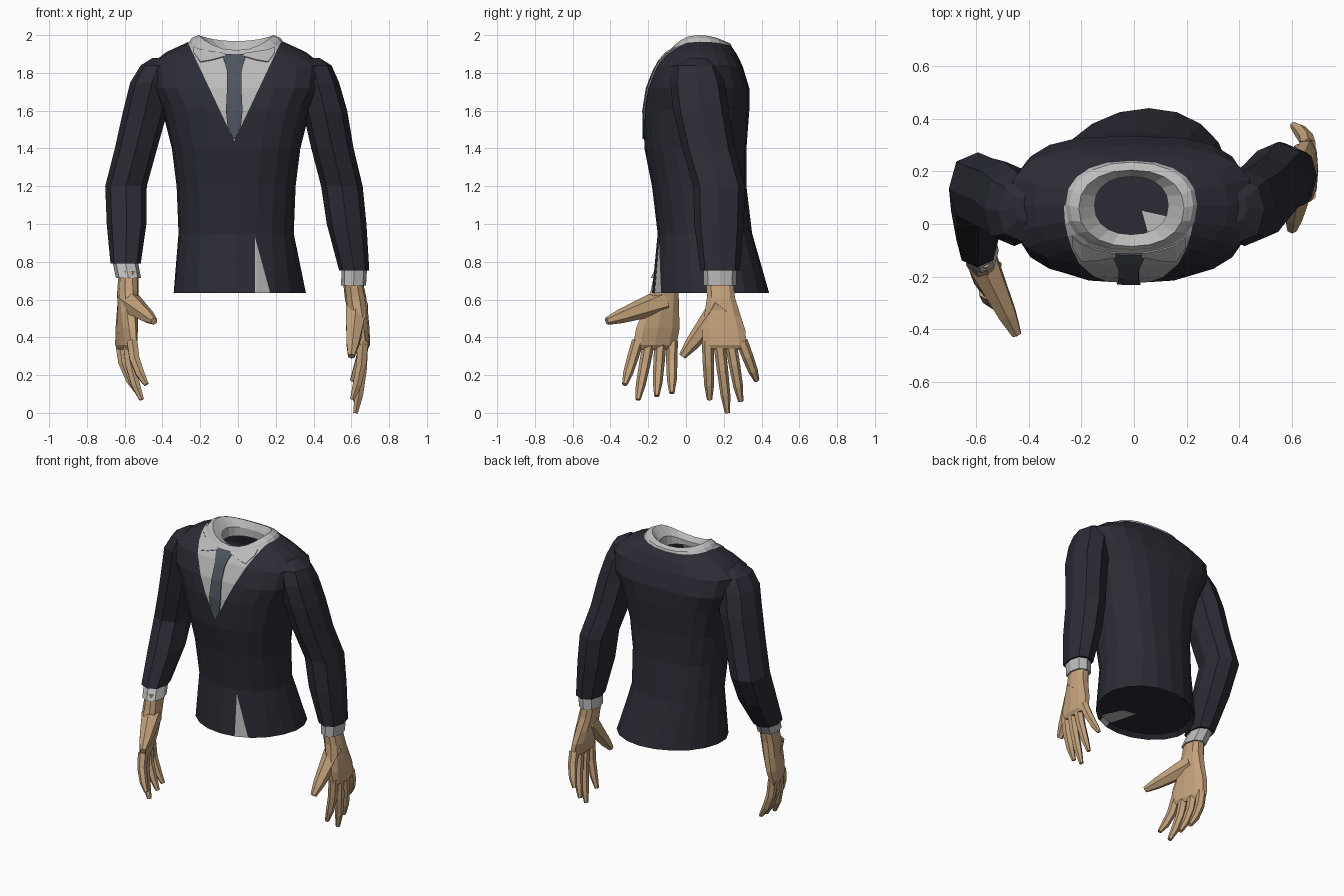
import bpy, bmesh, math
from mathutils import Vector
from mathutils.bvhtree import BVHTree

if "Cube" in bpy.data.objects:
    bpy.data.objects.remove(bpy.data.objects["Cube"])


def material(name, red, green, blue):
    made = bpy.data.materials.new(name)
    made.use_nodes = True
    colour = (red, green, blue, 1)
    made.diffuse_color = colour
    made.node_tree.nodes["Principled BSDF"].inputs["Base Color"].default_value = colour
    return made


navy = material("navy cloth", .024, .025, .036)
shirt = material("pale grey shirt", .5, .5, .5)
slate = material("slate tie", .075, .09, .115)
skin = material("skin", .55, .36, .2)


def finish(bm, name, *materials):
    bmesh.ops.recalc_face_normals(bm, faces=bm.faces)
    mesh = bpy.data.meshes.new(name)
    bm.to_mesh(mesh)
    bm.free()
    obj = bpy.data.objects.new(name, mesh)
    bpy.context.scene.collection.objects.link(obj)
    for entry in materials:
        mesh.materials.append(entry)


def loft(rings, cap_start=True, cap_end=True):
    """Bridge consecutive rings of points into a skin."""
    bm = bmesh.new()
    loops = [[bm.verts.new(point) for point in ring] for ring in rings]
    for lower, upper in zip(loops, loops[1:]):
        for i in range(len(lower)):
            before = i - 1
            bm.faces.new((lower[before], lower[i], upper[i], upper[before]))
    if cap_start:
        bm.faces.new(loops[0])
    if cap_end:
        bm.faces.new(loops[-1])
    return bm


def oval(centre, width, depth, sides=8, sink=0, box=.85, twist=0):
    """Level section; sink lowers its front fully and its back partly, low box values square it."""
    def squared(value):
        return math.copysign(abs(value) ** box, value)
    points = []
    for i in range(sides):
        turn = math.tau * i / sides
        across, along = math.cos(turn), math.sin(turn)
        drop = sink * along ** 2 * (.4 if along > 0 else 1)
        y = depth * squared(along)
        points.append(Vector(centre) + Vector((width * squared(across) + twist * y, y, -drop)))
    return points


def torso_ring(middle, depth, width, height, box=.85, sink=0):
    return oval((-.01, middle, height), width, depth, 20, sink, box)


def tube(path, radii, sides=6):
    """Rings set square to a path, for fingers."""
    rings = []
    for i, (centre, radius) in enumerate(zip(path, radii)):
        ahead = path[min(i + 1, len(path) - 1)]
        along = (ahead - path[max(i - 1, 0)]).normalized()
        first = along.cross(Vector((1, 0, 0))).normalized()
        second = along.cross(first)
        turns = [math.tau * k / sides for k in range(sides)]
        rings.append([centre + radius * (first * math.cos(t) + second * math.sin(t)) for t in turns])
    return loft(rings)


def paint_wedge(bm, apex, *ends):
    """Cut a wedge into the front of the jacket and colour it as shirt."""
    normals = [Vector((end[1] - apex[1], 0, apex[0] - end[0])) for end in ends]
    tip = Vector((apex[0], 0, apex[1]))
    for normal in normals:
        faces = [f for f in bm.faces if f.calc_center_median().y < .1]
        edges = {e for f in faces for e in f.edges}
        verts = {v for f in faces for v in f.verts}
        bmesh.ops.bisect_plane(bm, geom=faces + list(edges) + list(verts), plane_co=tip, plane_no=normal)
    opens_up = ends[0][1] > apex[1]
    for face in bm.faces:
        offset = face.calc_center_median() - tip
        between = offset.dot(normals[0]) * offset.dot(normals[1]) < 0
        if between and offset.y < .08 and (offset.z > 0) == opens_up:
            face.material_index = 1


# Jacket body: middle, depth, width, height, boxiness, sink
torso = [(.13, .28, .32, .66, 1),
         (.13, .31, .35, .635, 1),
         (.1, .25, .305, .95, .9),
         (.07, .25, .315, 1.2, .85),
         (.05, .27, .34, 1.4, .8),
         (.055, .28, .39, 1.6, .75),
         (.065, .27, .44, 1.72, .65),
         (.07, .23, .465, 1.835, .7),
         (.07, .2, .37, 1.91, .8, .03),
         (.07, .17, .25, 1.965, .85, .055)]
bm = loft([torso_ring(*ring) for ring in torso], cap_end=False)
for vert in bm.verts:
    if vert.co.z < .7:
        vert.co.x += .15 * max(vert.co.y, 0)
paint_wedge(bm, (-.02, 1.44), (-.27, 1.97), (.23, 1.97))
paint_wedge(bm, (.09, .93), (.09, .6), (.18, .6))
chest = BVHTree.FromBMesh(bm)
finish(bm, "jacket_body", navy, shirt)


def plate(name, rows, mat):
    """Thin plate through rows of paired points."""
    bm = bmesh.new()
    pairs = [[bm.verts.new(point) for point in row] for row in rows]
    for (a, b), (c, d) in zip(pairs, pairs[1:]):
        bm.faces.new((a, b, d, c))
    bmesh.ops.recalc_face_normals(bm, faces=bm.faces)
    bmesh.ops.solidify(bm, geom=bm.faces[:], thickness=.006)
    finish(bm, name, mat)


def on_chest(x, z):
    hit = chest.ray_cast(Vector((x, -1, z)), Vector((0, 1, 0)))[0]
    return Vector((x, min(hit.y, 0) - .009, z))


# Shirt tail seen inside the hem
plate("shirt_tail", [[(.08, -.13, .662), (.19, -.12, .662)], [(.03, .05, .662), (.12, .03, .662)]], shirt)

# Shirt collar: outer base, ridge and inner lip
collar = [(.07, .175, .255, 1.955, .85, .06),
          (.07, .165, .235, 1.985, .9, .075),
          (.06, .145, .2, 2, .9, .08),
          (.07, .11, .14, 1.94, .9, .04),
          (.07, .11, .14, 1.87, .9)]
finish(loft([torso_ring(*ring) for ring in collar], False, False), "shirt_collar", shirt)

# Tie: half width and height, knot first
tie = [(.065, 1.9), (.05, 1.86), (.038, 1.81), (.038, 1.72), (.044, 1.6), (.036, 1.52), (.005, 1.45)]
plate("tie", [[on_chest(side * half - .02, z) for side in (-1, 1)] for half, z in tie], slate)

# Folded collar points: reach, lower edge, upper edge
flap = [(.05, 1.89, 1.905), (.12, 1.87, 1.915), (.18, 1.86, 1.925), (.215, 1.91, 1.94)]
for side, label in ((-1, "right"), (1, "left")):
    rows = [[on_chest(side * reach - .02, z) for z in (low, high)] for reach, low, high in flap]
    plate(label + "_collar_point", rows, shirt)

# Shared arm and hand proportions
sleeve_heights = (1.88, 1.84, 1.75, 1.6, 1.4, 1.2, 1)
sleeve_widths = (.04, .095, .115, .118, .112, .11, .105)
palm_steps = ((-.1, .052, .075), (.2, .057, .077), (.5, .053, .1),
              (.75, .047, .12), (1, .038, .12), (1.07, .022, .1))


def build_arm(label, bend, cuff, wrist, knuckles, twist, thumb_tip, finger_tips):
    cuff, wrist, knuckles, thumb_tip = map(Vector, (cuff, wrist, knuckles, thumb_tip))

    # Sleeve with a turned-in end
    rings = [oval((x, y, z), width, width * 1.25)
             for (x, y), z, width in zip(bend, sleeve_heights, sleeve_widths)]
    rings += [oval(cuff, .08, .105), oval(cuff, .06, .09)]
    finish(loft(rings), label + "_sleeve", navy)

    # Shirt cuff, leaning with the forearm
    inside = cuff + (cuff - wrist) * .3
    finish(loft([oval(inside, .068, .088), oval(wrist, .066, .086)]), label + "_cuff", shirt)

    # Palm
    rings = [oval(wrist.lerp(knuckles, step), width, depth, 10, twist=twist * max(step, 0))
             for step, width, depth in palm_steps]
    finish(loft(rings), label + "_palm", skin)

    # Fingers fan out from the knuckles and curl toward the tips
    for i, tip in enumerate(finger_tips):
        spread = (i - 1.5) * .06
        base = knuckles + Vector((twist * spread, spread, .02))
        path = []
        for t in (0, .4, .75, 1):
            point = base.lerp(Vector(tip), t)
            point.x = base.x + (tip[0] - base.x) * t * t
            path.append(point)
        finish(tube(path, (.032, .03, .026, .014)), f"{label}_finger_{i + 1}", skin)

    # Thumb with a broad root
    root = wrist.lerp(knuckles, .35)
    path = [root, root.lerp(thumb_tip, .35), root.lerp(thumb_tip, .75), thumb_tip]
    finish(tube(path, (.068, .054, .038, .02)), label + "_thumb", skin)


build_arm("left",
          bend=[(.39, .06), (.4, .05), (.42, .06), (.46, .08), (.5, .12), (.55, .175), (.575, .175)],
          cuff=(.615, .18, .755), wrist=(.612, .18, .675),
          knuckles=(.662, .205, .36), twist=0, thumb_tip=(.6, -.02, .3),
          finger_tips=[(.605, .125, .07), (.622, .22, 0), (.62, .29, .06), (.605, .375, .17)])
build_arm("right",
          bend=[(-.41, .06), (-.42, .05), (-.455, .06), (-.49, .09), (-.54, .11), (-.593, .135), (-.59, .05)],
          cuff=(-.595, -.06, .79), wrist=(-.58, -.1, .715),
          knuckles=(-.592, -.165, .36), twist=-.35, thumb_tip=(-.445, -.42, .485),
          finger_tips=[(-.485, -.325, .15), (-.51, -.255, .07), (-.515, -.155, .09), (-.53, -.075, .105)])
